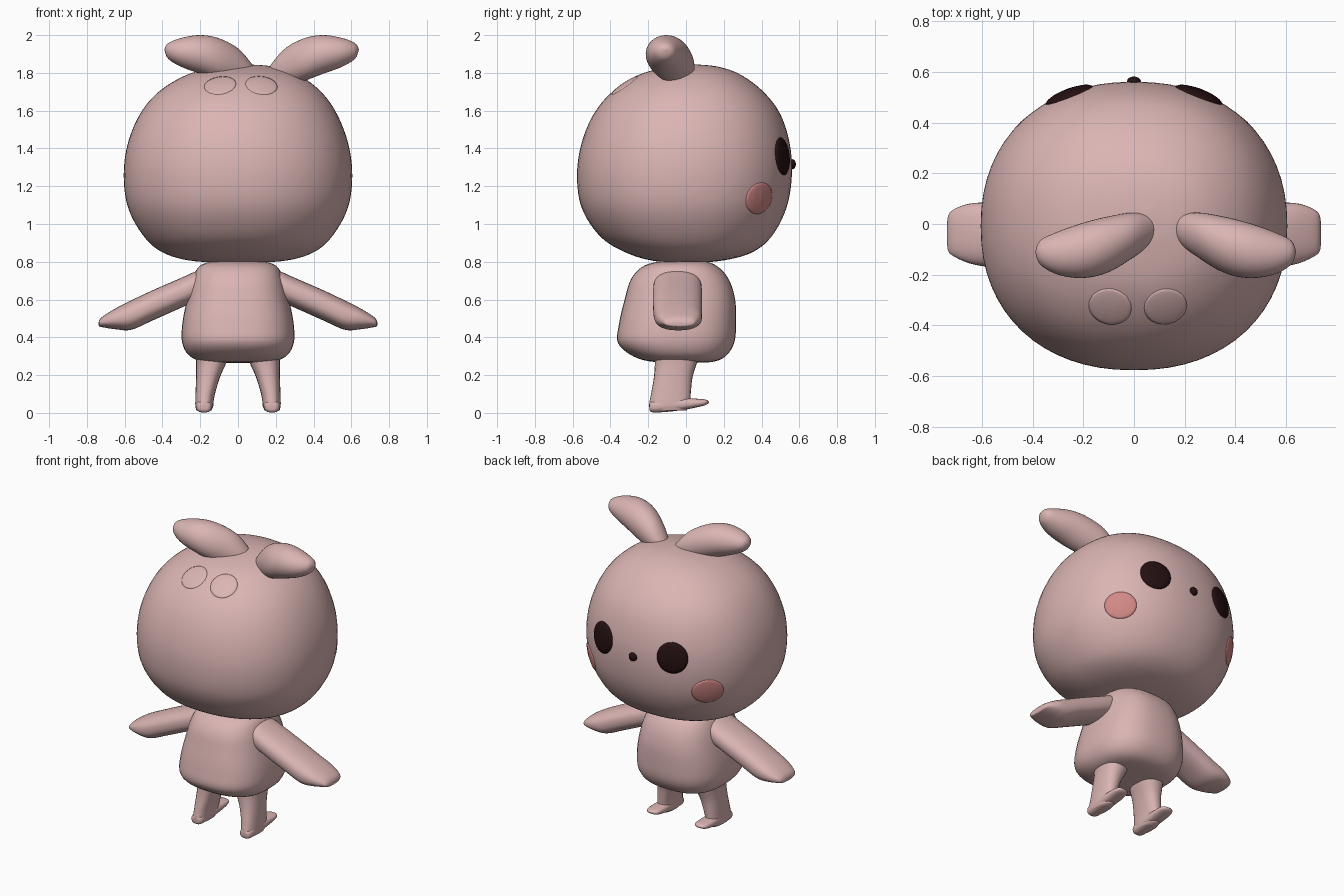
import bpy, bmesh, math
from mathutils import Vector
from mathutils.bvhtree import BVHTree


def material(name, rgb):
    m = bpy.data.materials.new(name)
    m.diffuse_color = (*rgb, 1)
    return m


PINK = material("soft pink", (0.70, 0.46, 0.45))
DARK = material("dark brown", (0.018, 0.005, 0.006))
BLUSH = material("blush", (0.64, 0.25, 0.235))


def finish(bm, name, mat):
    bmesh.ops.remove_doubles(bm, verts=bm.verts, dist=1e-5)
    bmesh.ops.recalc_face_normals(bm, faces=bm.faces)
    for f in bm.faces:
        f.smooth = True
    me = bpy.data.meshes.new(name)
    bm.to_mesh(me)
    bm.free()
    me.materials.append(mat)
    ob = bpy.data.objects.new(name, me)
    bpy.context.collection.objects.link(ob)
    return ob


def spline(keys, steps):
    """Smooth interpolation through the section keys."""
    out = []
    for i in range(len(keys) - 1):
        a, b, c, d = (keys[max(0, min(len(keys) - 1, i + k))] for k in (-1, 0, 1, 2))
        for s in range(steps):
            t = s / steps
            out.append([0.5 * (2 * q + (r - p) * t + (2 * p - 5 * q + 4 * r - w) * t * t
                               + (3 * q - p - 3 * r + w) * t ** 3)
                        for p, q, r, w in zip(a, b, c, d)])
    return out + [keys[-1]]


def loft(name, axis, keys, power=2.0, side=1, centre=0.0, segs=40, steps=5):
    """Rounded sections (t, u min, u max, v min, v max) stacked along an axis."""
    bm = bmesh.new()
    rings = []
    for t, u0, u1, v0, v1 in spline(keys, steps):
        ring = []
        for k in range(segs):
            a = 2 * math.pi * k / segs
            c, s = math.cos(a), math.sin(a)
            u = (u0 + u1) / 2 + (u1 - u0) / 2 * math.copysign(abs(c) ** (2 / power), c)
            v = (v0 + v1) / 2 + (v1 - v0) / 2 * math.copysign(abs(s) ** (2 / power), s)
            x, y, z = {"x": (t, u, v), "y": (u, t, v), "z": (u, v, t)}[axis]
            ring.append(bm.verts.new((centre + side * x, y, z)))
        rings.append(ring)
    for r, q in zip(rings, rings[1:]):
        for k in range(segs):
            j = (k + 1) % segs
            bm.faces.new((r[k], r[j], q[j], q[k]))
    bm.faces.new(rings[0])
    bm.faces.new(rings[-1])
    bmesh.ops.dissolve_degenerate(bm, dist=1e-6, edges=bm.edges)
    return finish(bm, name, PINK)


# Head and body
head = loft("head", "z", [
    (0.797, 0, 0, 0, 0), (0.803, -0.23, 0.23, -0.16, 0.17), (0.845, -0.39, 0.39, -0.31, 0.34),
    (0.93, -0.495, 0.495, -0.45, 0.45), (1.08, -0.58, 0.58, -0.55, 0.53),
    (1.25, -0.605, 0.605, -0.577, 0.56), (1.42, -0.585, 0.585, -0.555, 0.55),
    (1.58, -0.52, 0.525, -0.49, 0.50), (1.70, -0.42, 0.44, -0.39, 0.41),
    (1.79, -0.27, 0.32, -0.25, 0.29), (1.833, -0.10, 0.19, -0.08, 0.17),
    (1.845, 0.05, 0.05, 0.05, 0.05)], power=2.2, segs=64, steps=6)
loft("body", "z", [
    (0.265, 0, 0, 0.02, 0.02), (0.27, -0.17, 0.17, -0.17, 0.14), (0.30, -0.255, 0.255, -0.28, 0.21),
    (0.37, -0.295, 0.295, -0.36, 0.255), (0.47, -0.295, 0.295, -0.355, 0.265),
    (0.60, -0.27, 0.27, -0.325, 0.26), (0.71, -0.24, 0.24, -0.29, 0.225),
    (0.78, -0.20, 0.20, -0.22, 0.16), (0.805, -0.11, 0.11, -0.11, 0.08),
    (0.81, 0, 0, -0.02, -0.02)], power=2.6)

# Paired limbs and ears
for side, label in ((1, "right"), (-1, "left")):
    loft(label + "_arm", "x", [
        (0.15, -0.045, -0.045, 0.68, 0.68), (0.17, -0.15, 0.06, 0.61, 0.75),
        (0.22, -0.17, 0.08, 0.59, 0.75), (0.30, -0.175, 0.085, 0.557, 0.715),
        (0.45, -0.175, 0.085, 0.49, 0.65), (0.566, -0.17, 0.085, 0.44, 0.595),
        (0.65, -0.155, 0.08, 0.443, 0.552), (0.715, -0.125, 0.055, 0.453, 0.512),
        (0.735, -0.10, 0.025, 0.458, 0.488), (0.738, -0.04, -0.04, 0.472, 0.472)],
        power=2.4, side=side)
    loft(label + "_leg", "z", [
        (0.34, 0.04, 0.23, -0.17, 0.08), (0.27, 0.06, 0.222, -0.165, 0.06),
        (0.19, 0.095, 0.222, -0.17, 0.035), (0.10, 0.122, 0.225, -0.185, 0.025),
        (0.04, 0.132, 0.226, -0.195, 0.02), (0.012, 0.14, 0.22, -0.18, 0.0)],
        power=2.4, side=side, segs=24)
    loft(label + "_foot", "y", [
        (-0.195, 0.18, 0.18, 0.035, 0.035), (-0.185, 0.145, 0.215, 0.005, 0.06),
        (-0.12, 0.135, 0.225, 0.004, 0.075), (-0.02, 0.13, 0.226, 0.015, 0.078),
        (0.06, 0.13, 0.226, 0.03, 0.075), (0.105, 0.14, 0.216, 0.042, 0.07),
        (0.122, 0.175, 0.185, 0.055, 0.06)], power=2.6, side=side, segs=24)
    loft(label + "_ear", "x", [
        (0.02, -0.01, -0.01, 1.79, 1.79), (0.05, -0.07, 0.03, 1.75, 1.845),
        (0.125, -0.13, 0.045, 1.735, 1.93), (0.225, -0.19, 0.03, 1.758, 1.983),
        (0.325, -0.213, 0.005, 1.795, 2.0), (0.425, -0.20, -0.03, 1.832, 1.985),
        (0.495, -0.16, -0.065, 1.875, 1.957), (0.515, -0.11, -0.11, 1.925, 1.925)],
        side=side, centre=0.125)

# Face details draped over the head surface
bm = bmesh.new()
bm.from_mesh(head.data)
tree = BVHTree.FromBMesh(bm)
bm.free()


def drape(name, at, width, height, mat, bulge, lift=0.003, rings=8, segs=32):
    p, n, _, _ = tree.find_nearest(Vector(at))
    across = Vector((0, 0, 1)).cross(n).normalized()
    up = n.cross(across)
    bm = bmesh.new()
    rows = []
    for i in range(rings + 1):
        r = i / rings
        row = []
        for k in range(segs):
            a = 2 * math.pi * k / segs
            q = p + across * (width * r * math.cos(a)) + up * (height * r * math.sin(a))
            hit = tree.ray_cast(q + n * 0.3, -n)[0] or q
            row.append(bm.verts.new(hit + n * (lift + bulge * math.sqrt(1 - r * r))))
        rows.append(row)
    # Rim sunk into the head
    rows.append([bm.verts.new(v.co - n * 0.01) for v in rows[-1]])
    for r, q in zip(rows, rows[1:]):
        for k in range(segs):
            j = (k + 1) % segs
            bm.faces.new((r[k], r[j], q[j], q[k]))
    ob = finish(bm, name, mat)
    me = ob.data
    if sum((f.normal.dot(n) for f in me.polygons)) < 0:
        me.flip_normals()


for side, label in ((1, "right"), (-1, "left")):
    drape(label + "_eye", (side * 0.265, 0.53, 1.36), 0.098, 0.10, DARK, 0.014)
    drape(label + "_cheek", (side * 0.45, 0.405, 1.13), 0.098, 0.085, BLUSH, 0.004)
    drape(label + "_crown_bump", (0.015 + side * 0.11, -0.33, 1.74), 0.085, 0.085, PINK, 0.004, 0.0)
drape("nose", (0, 0.6, 1.318), 0.028, 0.027, DARK, 0.018)
